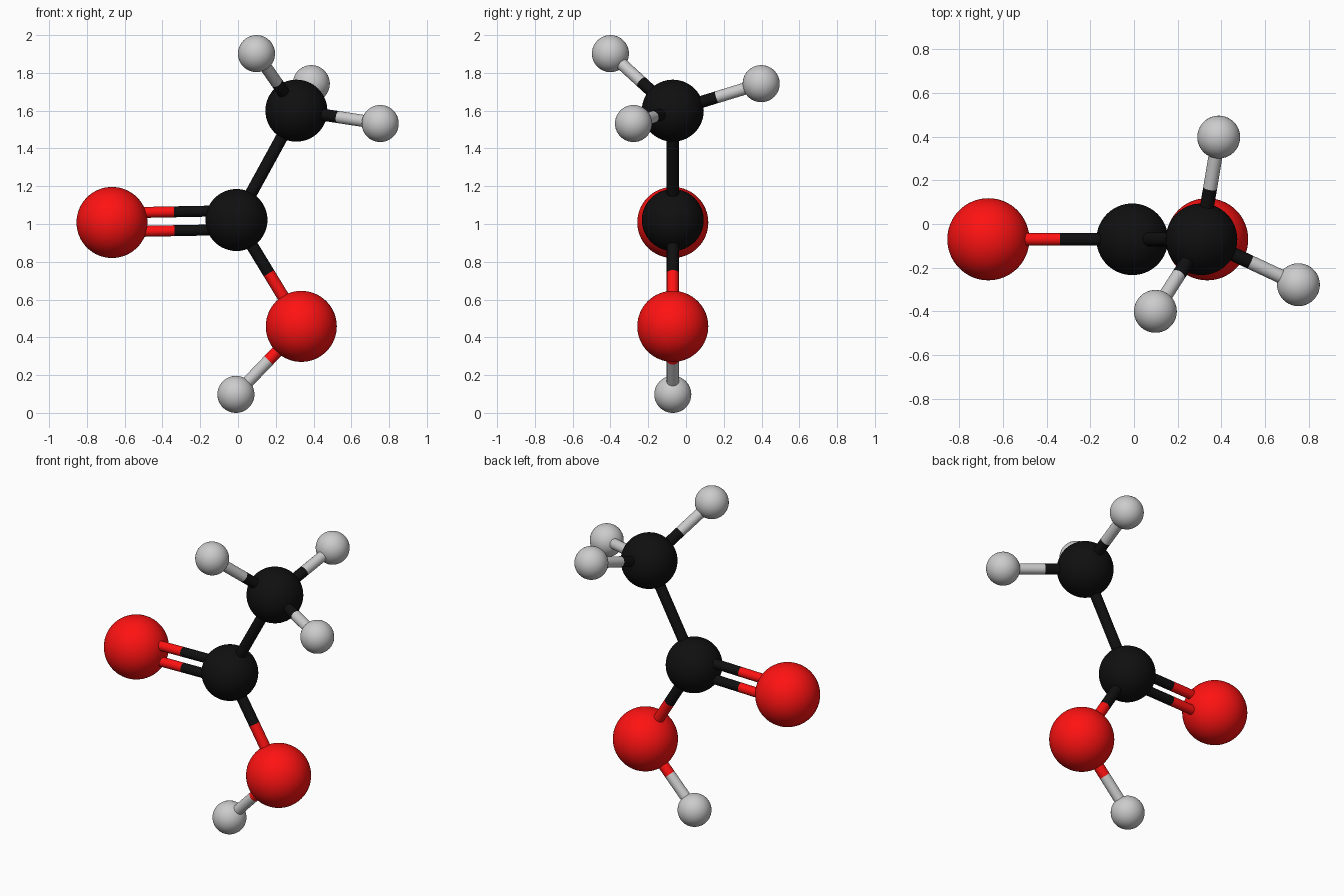
import bpy
from mathutils import Vector

if "Cube" in bpy.data.objects:
    bpy.data.objects.remove(bpy.data.objects["Cube"])


def material(name, color):
    m = bpy.data.materials.new(name)
    m.diffuse_color = (*color, 1)
    m.use_nodes = True
    m.node_tree.nodes["Principled BSDF"].inputs["Base Color"].default_value = m.diffuse_color
    return m


# element: (ball radius, material); hydrogen stays plain grey
ELEMENTS = {
    "carbon": (0.164, material("black", (0.005, 0.005, 0.005))),
    "oxygen": (0.188, material("red", (1.0, 0.006, 0.006))),
    "hydrogen": (0.098, None),
}
Y = -0.07  # plane of the carbon and oxygen skeleton

# atom name: (element, centre)
ATOMS = {
    "acid_carbon": ("carbon", (-0.008, Y, 1.021)),
    "methyl_carbon": ("carbon", (0.309, Y, 1.60)),
    "double_bonded_oxygen": ("oxygen", (-0.667, Y, 1.008)),
    "hydroxyl_oxygen": ("oxygen", (0.335, Y, 0.458)),
    "hydroxyl_hydrogen": ("hydrogen", (-0.011, Y, 0.098)),
    "methyl_hydrogen_left": ("hydrogen", (0.098, -0.40, 1.902)),
    "methyl_hydrogen_back": ("hydrogen", (0.388, 0.398, 1.743)),
    "methyl_hydrogen_right": ("hydrogen", (0.753, -0.278, 1.532)),
}

# bonds: first atom, second atom, order
BONDS = [
    ("acid_carbon", "methyl_carbon", 1),
    ("acid_carbon", "double_bonded_oxygen", 2),
    ("acid_carbon", "hydroxyl_oxygen", 1),
    ("hydroxyl_oxygen", "hydroxyl_hydrogen", 1),
    ("methyl_carbon", "methyl_hydrogen_left", 1),
    ("methyl_carbon", "methyl_hydrogen_back", 1),
    ("methyl_carbon", "methyl_hydrogen_right", 1),
]


def finish(name, mat):
    ob = bpy.context.object
    ob.name = name
    if mat:
        ob.data.materials.append(mat)
    bpy.ops.object.shade_smooth_by_angle()


def rod(name, a, b, radius, mat):
    d = b - a
    bpy.ops.mesh.primitive_cylinder_add(
        vertices=32, radius=radius, depth=d.length, location=(a + b) / 2,
        rotation=d.to_track_quat("Z", "Y").to_euler())
    finish(name, mat)


# atom balls
for name, (element, centre) in ATOMS.items():
    radius, mat = ELEMENTS[element]
    bpy.ops.mesh.primitive_uv_sphere_add(
        segments=64, ring_count=32, radius=radius, location=centre)
    finish(name, mat)

# bond rods, each half coloured like its own atom
for first, second, order in BONDS:
    a, b = Vector(ATOMS[first][1]), Vector(ATOMS[second][1])
    side = (b - a).cross(Vector((0, 1, 0))).normalized()
    offsets = (0,) if order == 1 else (-0.05, 0.05)
    for i, off in enumerate(offsets):
        p, q = a + side * off, b + side * off
        mid = (p + q) / 2
        for atom, end in ((first, p), (second, q)):
            rod(f"bond_{first}_to_{second}_{i + 1}_{ATOMS[atom][0]}_half",
                end, mid, 0.032 if order == 1 else 0.029,
                ELEMENTS[ATOMS[atom][0]][1])
